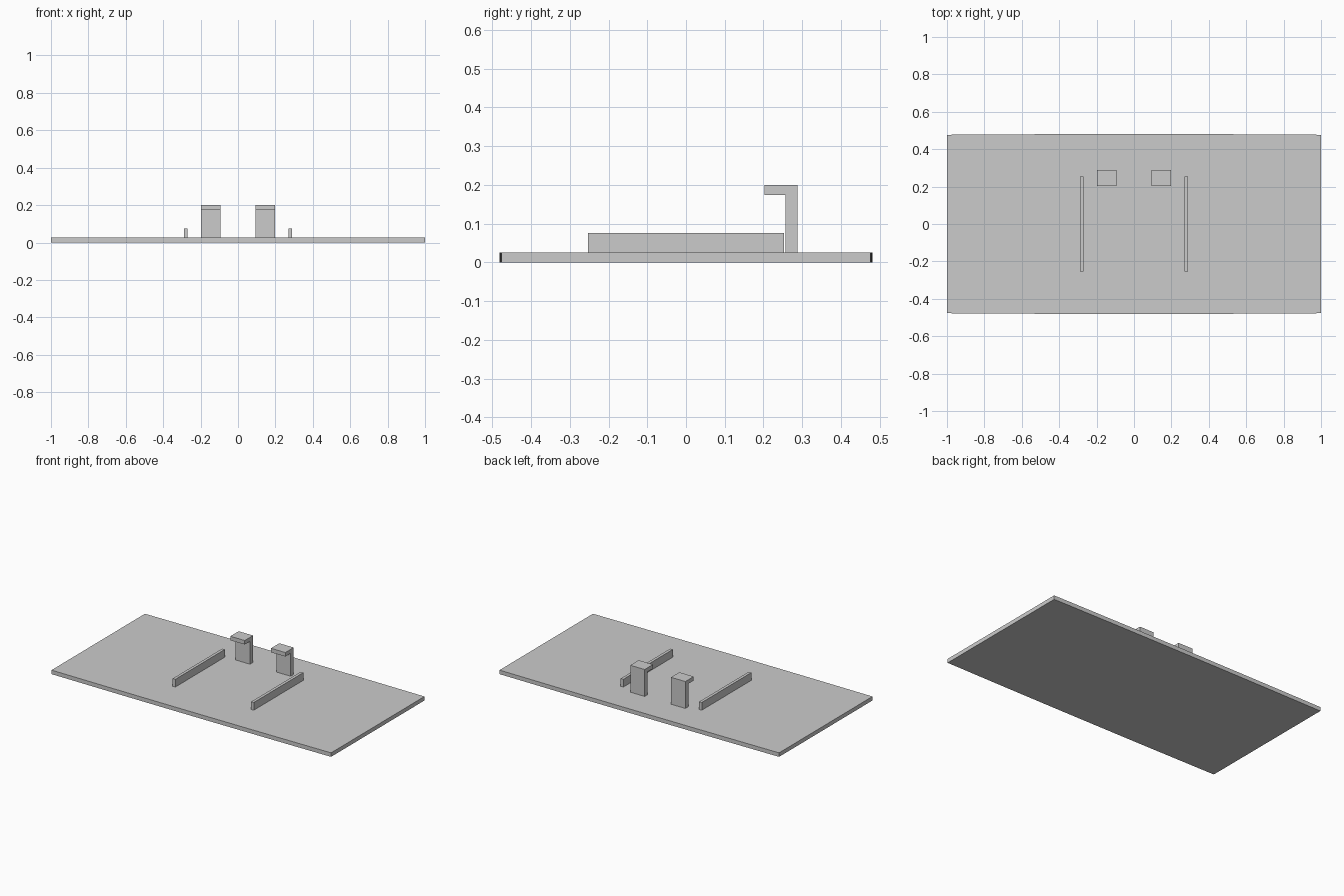
import bpy
import bmesh

cube = bpy.data.objects.get("Cube")
if cube:
    bpy.data.objects.remove(cube, do_unlink=True)

grey = bpy.data.materials.new("plain grey")
grey.use_nodes = True
colour = (0.6, 0.6, 0.6, 1)
grey.diffuse_color = colour
grey.node_tree.nodes["Principled BSDF"].inputs["Base Color"].default_value = colour

PLATE_TOP = 0.026


def extrude_outline(name, points, offset):
    """Extrude a flat outline of 3D points into a solid."""
    bm = bmesh.new()
    face = bm.faces.new([bm.verts.new(p) for p in points])
    result = bmesh.ops.extrude_face_region(bm, geom=[face], use_keep_orig=True)
    moved = [v for v in result["geom"] if isinstance(v, bmesh.types.BMVert)]
    bmesh.ops.translate(bm, verts=moved, vec=offset)
    bmesh.ops.recalc_face_normals(bm, faces=bm.faces)
    mesh = bpy.data.meshes.new(name)
    bm.to_mesh(mesh)
    bm.free()
    mesh.materials.append(grey)
    obj = bpy.data.objects.new(name, mesh)
    bpy.context.collection.objects.link(obj)
    return obj


# Base plate with very slightly bowed long edges
steps = [i / 8 for i in range(-8, 9)]
front_edge = [(x, -0.481 + 0.004 * x * x, 0) for x in steps]
back_edge = [(-x, -y, z) for x, y, z in front_edge]
extrude_outline("base_plate", front_edge + back_edge, (0, 0, PLATE_TOP))

# Side view outlines (y, z) of the rail and the hook
rail = [(-0.253, PLATE_TOP), (0.253, PLATE_TOP), (0.253, 0.076), (-0.253, 0.076)]
hook = [(0.257, PLATE_TOP), (0.288, PLATE_TOP), (0.288, 0.2),
        (0.203, 0.2), (0.203, 0.174), (0.257, 0.174)]

# One rail and one hook on each side
for side, sign in (("left", 1), ("right", -1)):
    for part, outline, inner, width in (("guide_rail", rail, 0.271, 0.019),
                                        ("hook", hook, 0.094, 0.103)):
        points = [(sign * inner, y, z) for y, z in outline]
        extrude_outline(f"{side}_{part}", points, (sign * width, 0, 0))
